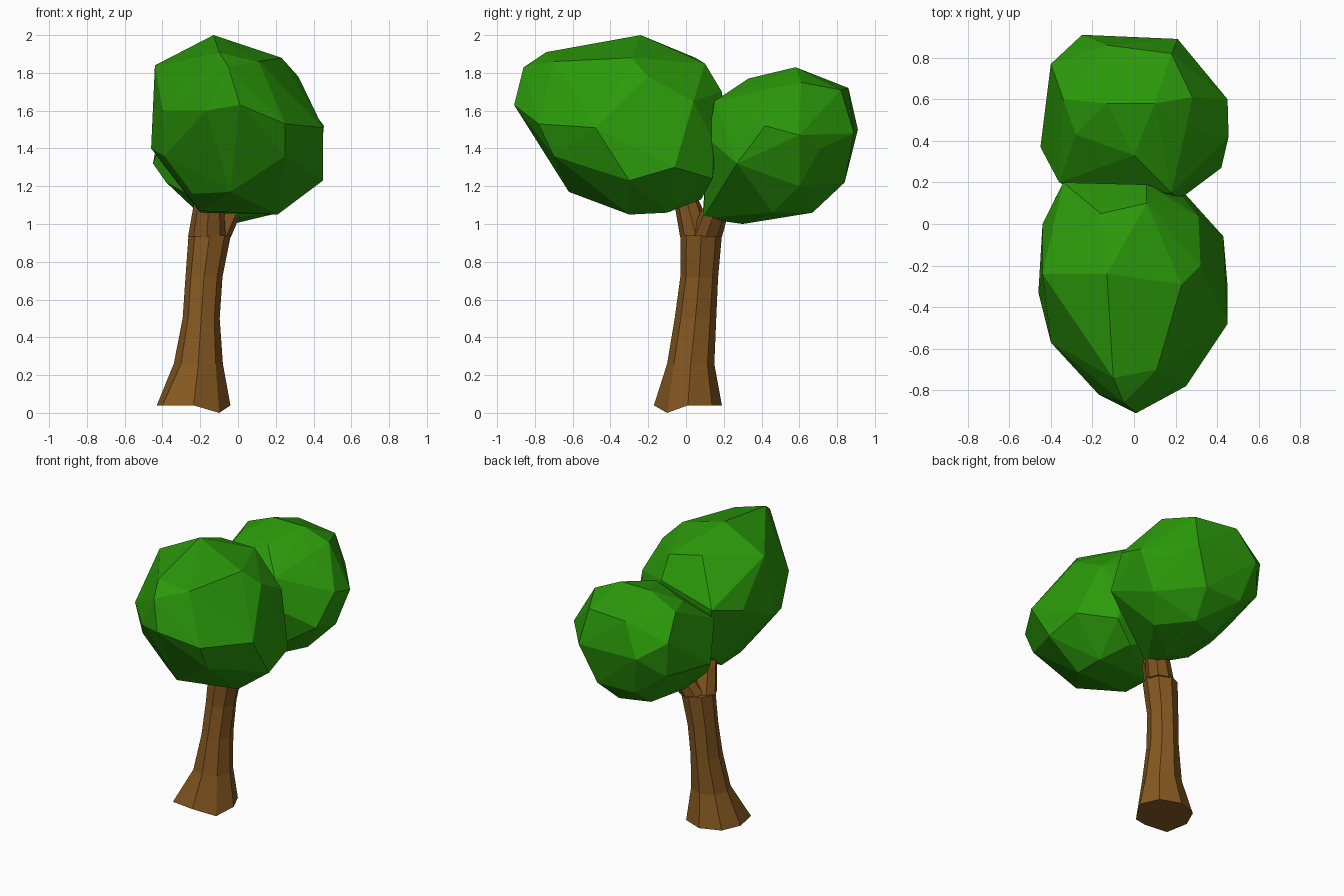
import bpy, bmesh, math


def material(name, rgb):
    m = bpy.data.materials.new(name)
    m.diffuse_color = (*rgb, 1)
    return m


LEAF = material("leaf green", (0.024, 0.32, 0.003))
BARK = material("bark brown", (0.235, 0.097, 0.015))


def finish(bm, name, mat):
    bmesh.ops.recalc_face_normals(bm, faces=bm.faces)
    me = bpy.data.meshes.new(name)
    bm.to_mesh(me)
    bm.free()
    me.materials.append(mat)
    ob = bpy.data.objects.new(name, me)
    bpy.context.collection.objects.link(ob)
    return ob


def foliage(name, points):
    """Faceted clump: hull around its corner points."""
    bm = bmesh.new()
    for p in points:
        bm.verts.new(p)
    res = bmesh.ops.convex_hull(bm, input=bm.verts)
    junk = {g for g in res["geom_interior"] + res["geom_unused"] if isinstance(g, bmesh.types.BMVert)}
    bmesh.ops.delete(bm, geom=list(junk), context='VERTS')
    return finish(bm, name, LEAF)


def limb(name, rings, sides, toes={}):
    """Tapered tube through rings of (x, y, z, radius x, radius y); toes move foot corners."""
    bm = bmesh.new()
    loops = []
    for x, y, z, rx, ry in rings:
        loops.append([bm.verts.new((x + rx * math.cos(math.tau * i / sides),
                                    y + ry * math.sin(math.tau * i / sides), z))
                      for i in range(sides)])
    for i, co in toes.items():
        loops[0][i].co = co
    for a, b in zip(loops, loops[1:]):
        for i in range(sides):
            j = (i + 1) % sides
            bm.faces.new((a[i], a[j], b[j], b[i]))
    bm.faces.new(loops[0][::-1])
    bm.faces.new(loops[-1])
    return finish(bm, name, BARK)


# Trunk, flared at the foot, with one low toe and one wide toe
limb("trunk", [(-0.235, 0.01, 0.04, 0.195, 0.18),
               (-0.21, 0.025, 0.26, 0.13, 0.125),
               (-0.195, 0.05, 0.50, 0.098, 0.11),
               (-0.18, 0.07, 0.72, 0.098, 0.10),
               (-0.15, 0.08, 0.94, 0.112, 0.11)], 8,
     toes={7: (-0.10, -0.10, 0.0), 5: (-0.40, -0.15, 0.04)})

# Two branches carrying the clumps, flush with the trunk top
limb("front_branch", [(-0.165, 0.055, 0.93, 0.10, 0.086),
                      (-0.155, 0.01, 1.10, 0.08, 0.07),
                      (-0.13, -0.06, 1.25, 0.06, 0.06)], 8)
limb("back_branch", [(-0.13, 0.105, 0.93, 0.092, 0.085),
                     (-0.065, 0.15, 1.06, 0.082, 0.075),
                     (-0.03, 0.22, 1.2, 0.06, 0.06)], 8)

# Large front clump
foliage("front_foliage", [
    (0.01, -0.91, 1.63), (-0.05, -0.86, 1.83), (-0.10, -0.74, 1.91),
    (0.11, -0.70, 1.86), (-0.13, -0.24, 2.0), (0.23, -0.29, 1.88),
    (0.32, -0.20, 1.78), (-0.44, -0.24, 1.84), (-0.16, 0.05, 1.88),
    (0.06, 0.10, 1.85), (0.45, -0.48, 1.51), (0.25, -0.78, 1.53),
    (0.25, -0.70, 1.36), (-0.17, -0.82, 1.60), (-0.13, -0.72, 1.41),
    (-0.04, -0.62, 1.17), (-0.24, -0.46, 1.16), (-0.40, -0.57, 1.60),
    (-0.46, -0.33, 1.40), (0.45, -0.30, 1.23), (0.21, -0.30, 1.05),
    (0.43, -0.06, 1.30), (0.31, 0.04, 1.65), (0.23, 0.14, 1.45),
    (-0.44, 0.0, 1.55), (-0.34, 0.20, 1.60), (0.06, 0.19, 1.70),
    (-0.20, -0.11, 1.06), (-0.20, -0.32, 1.07), (0.10, 0.08, 1.13),
    (-0.25, 0.13, 1.24), (0.2, -0.1, 1.06), (-0.39, -0.50, 1.36),
    (0.25, 0.14, 1.24)])

# Smaller back clump
foliage("back_foliage", [
    (-0.13, 0.58, 1.83), (0.10, 0.58, 1.83), (0.28, 0.61, 1.75),
    (-0.34, 0.60, 1.74), (-0.28, 0.43, 1.74), (0.0, 0.33, 1.77),
    (0.25, 0.46, 1.72), (-0.13, 0.86, 1.72), (0.18, 0.82, 1.71),
    (-0.25, 0.91, 1.50), (0.21, 0.89, 1.48), (0.34, 0.71, 1.40),
    (0.45, 0.60, 1.47), (0.455, 0.42, 1.52), (0.42, 0.27, 1.32),
    (0.22, 0.12, 1.45), (0.18, 0.15, 1.65), (-0.36, 0.20, 1.55),
    (-0.45, 0.37, 1.32), (-0.40, 0.77, 1.60), (-0.38, 0.76, 1.36),
    (0.10, 0.84, 1.22), (-0.18, 0.83, 1.22), (0.05, 0.67, 1.06),
    (-0.15, 0.60, 1.06), (0.22, 0.46, 1.06), (-0.03, 0.30, 1.0),
    (-0.20, 0.30, 1.05), (-0.03, 0.09, 1.03), (-0.20, 0.13, 1.12),
    (0.34, 0.60, 1.20), (-0.10, 0.11, 1.50), (-0.38, 0.30, 1.22)])
